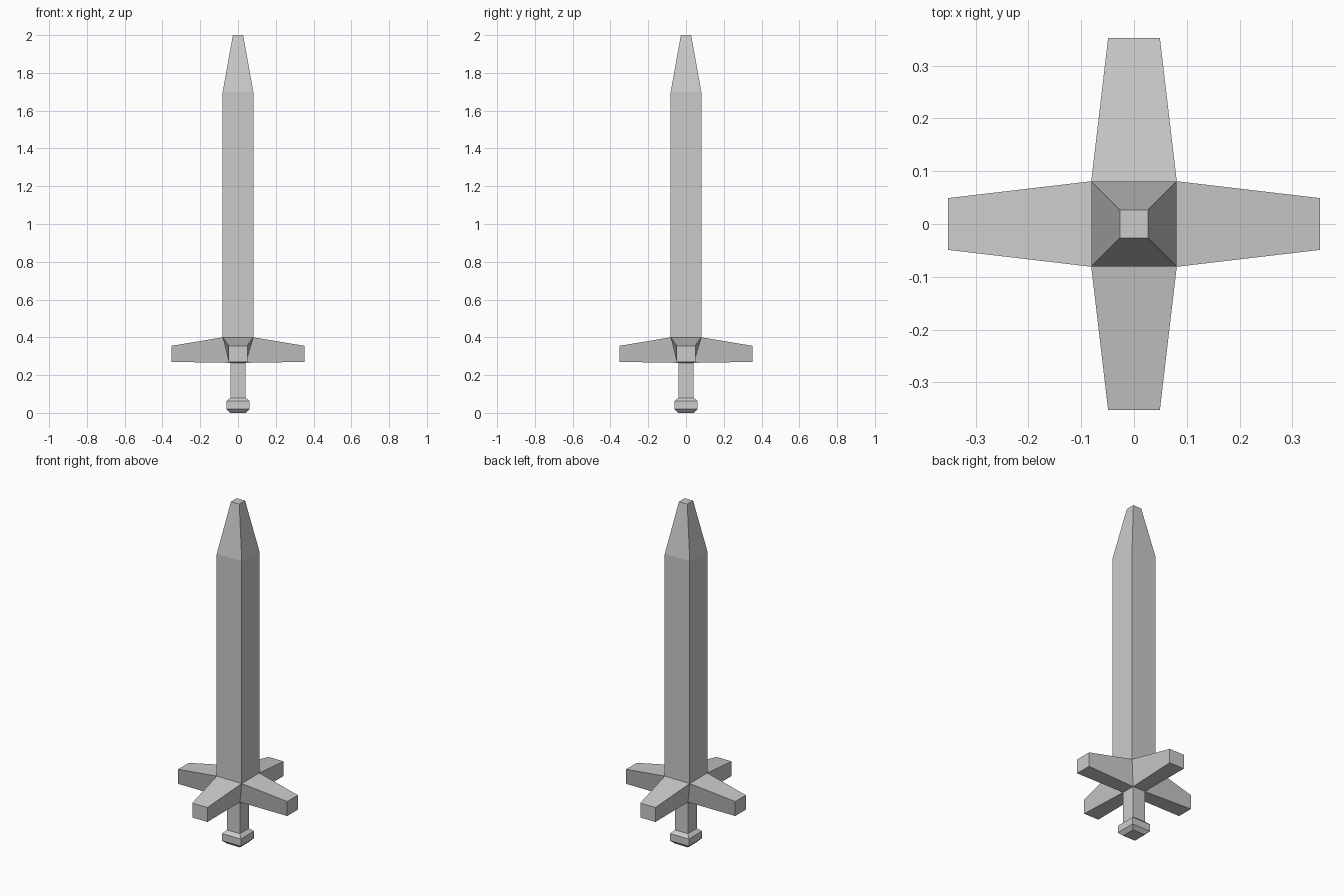
import bpy
import bmesh
from math import pi
from mathutils import Matrix, Vector

if "Cube" in bpy.data.objects:
    bpy.data.objects.remove(bpy.data.objects["Cube"])


def square(z, h):
    """Horizontal square ring at height z with half width h."""
    return [Vector(p) for p in ((-h, -h, z), (h, -h, z), (h, h, z), (-h, h, z))]


def bridge(bm, rings, cap_start=False, cap_end=False):
    """Skin a stack of four-point rings, capping only the outer ends asked for."""
    loops = [[bm.verts.new(p) for p in ring] for ring in rings]
    for a, b in zip(loops, loops[1:]):
        for i in range(4):
            j = (i + 1) % 4
            bm.faces.new((a[i], a[j], b[j], b[i]))
    if cap_start:
        bm.faces.new(loops[0][::-1])
    if cap_end:
        bm.faces.new(loops[-1])


def finish(bm, name):
    bmesh.ops.remove_doubles(bm, verts=bm.verts, dist=1e-4)
    mesh = bpy.data.meshes.new(name)
    bm.to_mesh(mesh)
    bm.free()
    bpy.context.collection.objects.link(bpy.data.objects.new(name, mesh))


def square_loft(name, profile, **caps):
    bm = bmesh.new()
    bridge(bm, [square(z, h) for z, h in profile], **caps)
    finish(bm, name)


BLADE, GRIP = 0.081, 0.041      # half widths
GUARD_LOW, GUARD_TOP = 0.265, 0.40

# Pommel, grip and blade share one square section
square_loft("pommel", [(0, GRIP), (0.02, 0.061), (0.062, 0.061), (0.08, GRIP)],
            cap_start=True)
square_loft("grip", [(0.08, GRIP), (GUARD_LOW, GRIP)])
square_loft("blade", [(GUARD_TOP, BLADE), (1.70, BLADE), (2.0, 0.027)],
            cap_end=True)

# Cross guard: one tapered arm repeated around the grip
root = [Vector(p) for p in ((BLADE, -BLADE, GUARD_LOW), (BLADE, BLADE, GUARD_LOW),
                            (BLADE, BLADE, GUARD_TOP), (BLADE, -BLADE, GUARD_TOP))]
for p, side in zip(root[:2], (-1, 1)):
    p.x, p.y = GRIP, side * GRIP
tip = [Vector((0.353, y, z)) for y, z in
       ((-0.049, 0.27), (0.049, 0.27), (0.049, 0.355), (-0.049, 0.355))]

bm = bmesh.new()
for k in range(4):
    turn = Matrix.Rotation(k * pi / 2, 3, 'Z')
    bridge(bm, [[turn @ p for p in ring] for ring in (root, tip)], cap_end=True)
finish(bm, "cross_guard")
